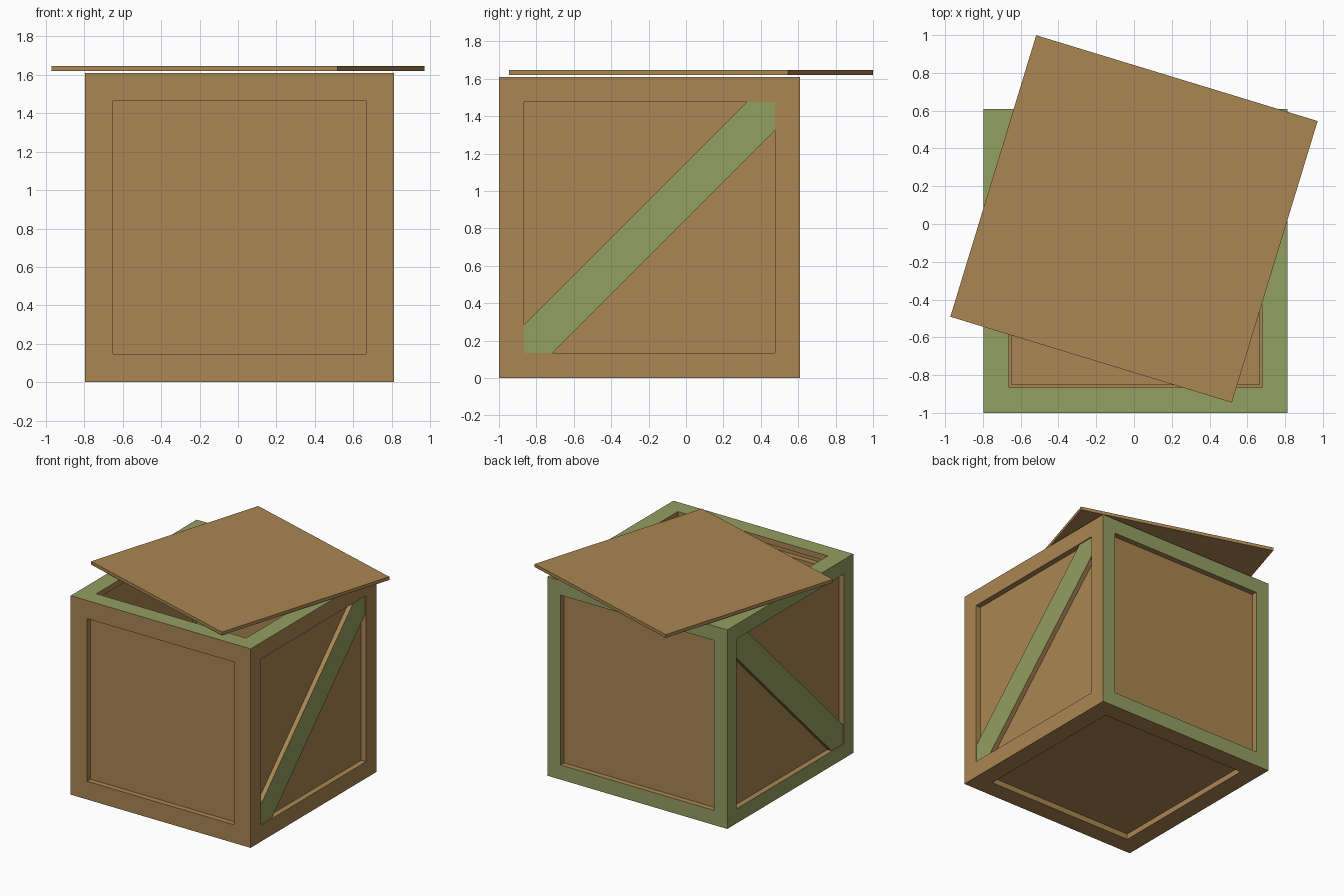
import bpy, bmesh, math
from mathutils import Vector, Matrix

if "Cube" in bpy.data.objects:
    bpy.data.objects.remove(bpy.data.objects["Cube"])


def material(name, rgb):
    m = bpy.data.materials.new(name)
    m.diffuse_color = (*rgb, 1)
    m.use_nodes = True
    m.node_tree.nodes["Principled BSDF"].inputs["Base Color"].default_value = m.diffuse_color
    return m


BROWN = material("brown_wood", (0.402, 0.238, 0.084))
GREEN = material("green_wood", (0.296, 0.342, 0.122))

SIZE, DEPTH = 1.61, 0.045
CENTRE = Vector((0.008, -0.195, SIZE / 2))
H = SIZE / 2


def make(name, bm):
    me = bpy.data.meshes.new(name)
    bm.to_mesh(me)
    bm.free()
    me.materials.append(BROWN)
    me.materials.append(GREEN)
    ob = bpy.data.objects.new(name, me)
    bpy.context.collection.objects.link(ob)
    return ob


# Crate shell: every side has a frame and a recessed panel; the top is open
# direction -> (frame width, frame material index)
SIDES = {
    (0, -1, 0): (0.147, 0), (1, 0, 0): (0.133, 0), (0, 0, -1): (0.148, 0),
    (0, 0, 1): (0.135, 1), (0, 1, 0): (0.118, 1), (-1, 0, 0): (0.118, 1),
}
bm = bmesh.new()
bmesh.ops.create_cube(bm, size=SIZE, matrix=Matrix.Translation(CENTRE))
bm.normal_update()
for face in list(bm.faces):
    n = Vector([round(c) for c in face.normal])
    width, mat = SIDES[tuple(int(c) for c in n)]
    ring = bmesh.ops.inset_individual(bm, faces=[face], thickness=width, use_even_offset=True)["faces"]
    for f in ring:
        if f is not face:
            f.material_index = mat
    panel = bmesh.ops.extrude_discrete_faces(bm, faces=[face])["faces"][0]
    panel.material_index = 0
    bmesh.ops.translate(bm, verts=panel.verts[:], vec=-n * DEPTH)
    if n.z > 0:
        bmesh.ops.delete(bm, geom=[panel], context='FACES_ONLY')
make("crate_body", bm)


# Diagonal braces: green outer face, brown edges, corners cut to the frame
def brace(name, side, frame):
    a, c = H - frame, 0.15
    outline = [(-a, -a), (-a + c, -a), (a, a - c), (a, a), (a - c, a), (-a, -a + c)]
    x_out, x_in = side * (H - 0.008), side * (H - DEPTH)
    bm = bmesh.new()
    outer = [bm.verts.new(CENTRE + Vector((x_out, y, z))) for y, z in outline]
    inner = [bm.verts.new(CENTRE + Vector((x_in, y, z))) for y, z in outline]
    bm.faces.new(outer).material_index = 1
    bm.faces.new(inner[::-1])
    for i in range(6):
        j = (i + 1) % 6
        bm.faces.new((outer[j], outer[i], inner[i], inner[j]))
    bmesh.ops.recalc_face_normals(bm, faces=bm.faces[:])
    make(name, bm)


brace("right_brace", 1, 0.133)
brace("left_brace", -1, 0.118)

# Loose lid, turned on top of the crate
bm = bmesh.new()
bmesh.ops.create_cube(bm, size=1, matrix=Matrix.Diagonal((1.558, 1.558, 0.026, 1)))
lid = make("lid", bm)
lid.location = (0, 0.027, 1.633)
lid.rotation_euler = (0, 0, math.radians(-16.95))
